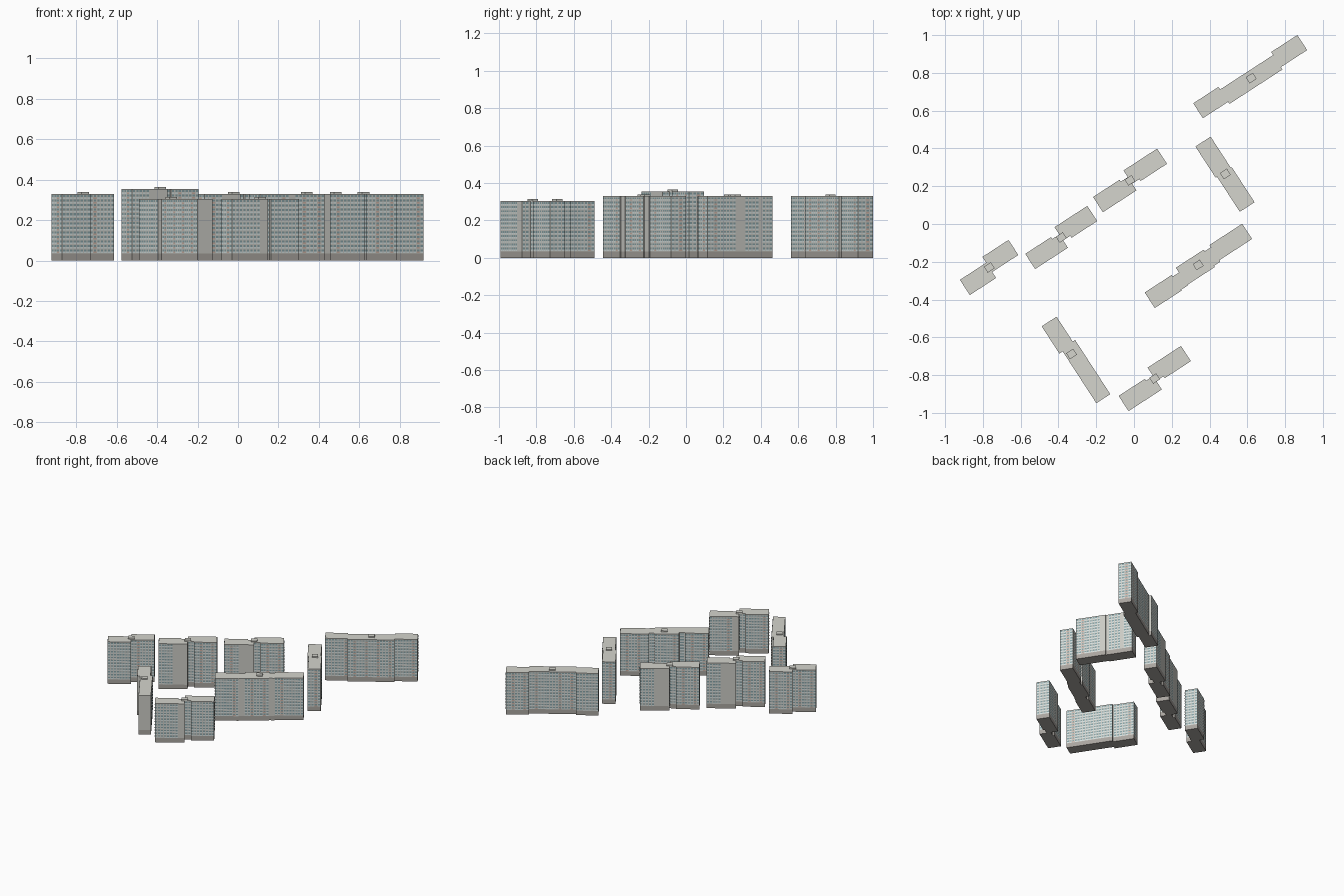
import bpy, bmesh, math, random
from mathutils import Matrix, Vector

if "Cube" in bpy.data.objects:
    bpy.data.objects.remove(bpy.data.objects["Cube"])

random.seed(4)
ROT = Matrix.Rotation(math.radians(33), 4, 'Z')   # whole estate is laid out on a 33 degree grid
BASE = 0.035
COLOURS = {
    "walls": (0.60, 0.60, 0.56, 1), "plinth": (0.40, 0.38, 0.35, 1),
    "roof": (0.66, 0.66, 0.61, 1), "glass": (0.24, 0.36, 0.38, 1),
    "pale_panels": (0.68, 0.77, 0.77, 1), "red_panels": (0.62, 0.44, 0.37, 1),
}
MATS = {}
for key, col in COLOURS.items():
    MATS[key] = bpy.data.materials.new(key)
    MATS[key].diffuse_color = col


def box(bm, r, z0, z1):
    u0, u1, v0, v1 = r
    m = Matrix.Translation(((u0 + u1) / 2, (v0 + v1) / 2, (z0 + z1) / 2)) @ \
        Matrix.Diagonal((u1 - u0, v1 - v0, z1 - z0, 1))
    bmesh.ops.create_cube(bm, size=1, matrix=m)


def finish(name, part, bm):
    bm.transform(ROT)
    me = bpy.data.meshes.new(name)
    bm.to_mesh(me)
    bm.free()
    me.materials.append(MATS[part])
    bpy.context.collection.objects.link(bpy.data.objects.new(name, me))


def inside(p, r):
    return r[0] < p.x < r[1] and r[2] < p.y < r[3]


def quad(bm, c, d, w, z0, z1):
    a, b = c - d * w / 2, c + d * w / 2
    bm.faces.new([bm.verts.new((p.x, p.y, z)) for p, z in ((a, z0), (b, z0), (b, z1), (a, z1))])


def facades(bms, rects, blanks, top):
    floors = round((top - BASE) / 0.0225)
    pitch = (top - BASE - 0.004) / floors
    for u0, u1, v0, v1 in rects:
        corners = [Vector(p) for p in ((u0, v0), (u1, v0), (u1, v1), (u0, v1))]
        for i in range(4):
            a, b = corners[i], corners[(i + 1) % 4]
            d = (b - a).normalized()
            n = Vector((d.y, -d.x))
            cols = max(1, int((b - a).length / 0.02))
            step = (b - a).length / cols
            for c in range(cols):
                p = a + d * step * (c + 0.5)
                edges = [p + n * 0.002 + d * step * k for k in (-0.4, 0, 0.4)]
                if any(inside(e, r) for e in edges for r in rects):
                    continue
                if any(inside(p, r) for r in blanks):
                    continue
                panel = "red_panels" if c % 4 == 2 and random.random() < 0.6 else "pale_panels"
                p = p + n * 0.0012
                for f in range(floors):
                    z = BASE + f * pitch
                    quad(bms[panel], p, d, step * 0.8, z + 0.002, z + pitch * 0.42)
                    quad(bms["glass"], p, d, step * 0.68, z + pitch * 0.45, z + pitch * 0.9)


def block(name, rects, top, hut, blanks=()):
    bms = {k: bmesh.new() for k in COLOURS}
    for r in rects:
        box(bms["walls"], r, BASE, top - 0.002)
        box(bms["plinth"], r, 0, BASE)
        box(bms["roof"], r, top - 0.002, top)
    # lift house on the roof
    u, v = hut
    box(bms["roof"], (u - 0.022, u + 0.022, v - 0.019, v + 0.019), top, top + 0.01)
    facades(bms, rects, blanks, top)
    for k, bm in bms.items():
        finish(name + "_" + k, k, bm)


def twin(name, u0, u1, v0, v1, top, blank):
    """Two staggered sections with recessed bays by the joint."""
    m, w, s = (u0 + u1) / 2, 0.096, 0.045
    rects = [(u0, m - s, v0, v0 + w), (m - s, m, v0, v0 + w - 0.012),
             (m, m + s, v1 + 0.012, v1 + w), (m + s, u1, v1, v1 + w)]
    blanks = [(m - blank, m + 0.01, v0 - 0.01, v0 + 0.01),
              (m - 0.01, m + blank, v1 + w - 0.01, v1 + w + 0.01)]
    block(name, rects, top, (m, (v0 + v1 + w) / 2), blanks)


# Staggered two-section blocks
twin("centre_block", -0.104, 0.320, 0.142, 0.172, 0.33, 0.11)
twin("tall_block", -0.569, -0.155, 0.085, 0.119, 0.355, 0.11)
twin("front_block", -0.564, -0.143, -0.815, -0.773, 0.305, 0.045)
block("west_block", [(-0.934, -0.768, 0.158, 0.254), (-0.768, -0.603, 0.196, 0.291)],
      0.33, (-0.768, 0.224))

# Three-section blocks
block("north_block", [(0.611, 0.77, 0.271, 0.365), (0.77, 1.105, 0.258, 0.349),
                      (1.105, 1.27, 0.273, 0.368)], 0.33, (0.941, 0.31))
block("east_block", [(-0.15, 0.02, -0.433, -0.335), (0.02, 0.06, -0.428, -0.345),
                     (0.06, 0.235, -0.424, -0.315), (0.235, 0.275, -0.416, -0.325),
                     (0.275, 0.481, -0.407, -0.311)], 0.33, (0.167, -0.367),
      [(0.02, 0.06, -0.44, -0.42), (0.225, 0.275, -0.43, -0.40)])

# Blocks set across the grid
block("north_cross_block", [(0.496, 0.592, -0.03, 0.167), (0.505, 0.598, -0.251, -0.03)],
      0.33, (0.55, -0.041), [(0.58, 0.61, -0.07, 0.0), (0.58, 0.61, 0.07, 0.11)])
block("south_cross_block", [(-0.705, -0.611, -0.36, -0.188), (-0.684, -0.596, -0.687, -0.345)],
      0.305, (-0.652, -0.397), [(-0.75, -0.55, -0.70, -0.68)])

for m in bpy.data.materials:
    if m.users and not m.is_grease_pencil:
        m.use_nodes = True
        m.node_tree.nodes["Principled BSDF"].inputs["Base Color"].default_value = m.diffuse_color
